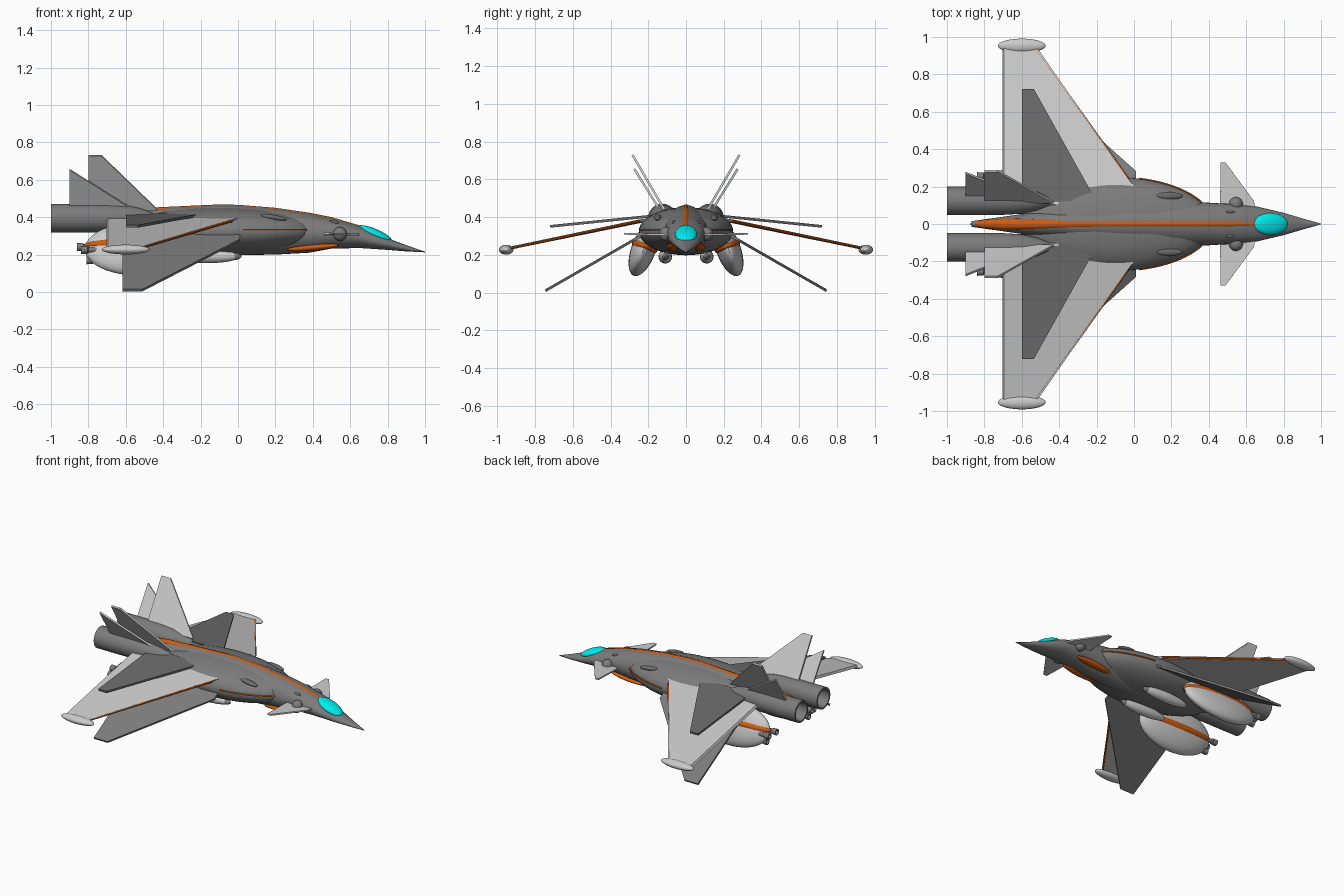
import bpy, bmesh
from math import sin, cos, pi, radians
from mathutils import Matrix, Vector

if "Cube" in bpy.data.objects:
    bpy.data.objects.remove(bpy.data.objects["Cube"])


def paint(name, rgb):
    m = bpy.data.materials.new(name)
    m.diffuse_color = (*rgb, 1)
    m.use_nodes = True
    m.node_tree.nodes["Principled BSDF"].inputs["Base Color"].default_value = m.diffuse_color
    return m


ORANGE = paint("orange_trim", (0.62, 0.105, 0.006))
CYAN = paint("cyan_glass", (0.0, 0.86, 0.88))
DARK = paint("dark_grey", (0.2, 0.2, 0.2))
DARKER = paint("darker_grey", (0.15, 0.15, 0.15))
LIGHT = paint("light_grey", (0.55, 0.55, 0.55))


def finish(name, bm, mat, mirror=False, smooth=True):
    bmesh.ops.recalc_face_normals(bm, faces=bm.faces)
    me = bpy.data.meshes.new(name)
    bm.to_mesh(me)
    bm.free()
    ob = bpy.data.objects.new(name, me)
    bpy.context.collection.objects.link(ob)
    me.materials.append(mat)
    if smooth:
        bpy.ops.object.select_all(action='DESELECT')
        ob.select_set(True)
        bpy.context.view_layer.objects.active = ob
        bpy.ops.object.shade_smooth_by_angle(angle=radians(35))
    if mirror:
        mod = ob.modifiers.new("mirror", 'MIRROR')
        mod.use_axis = (False, True, False)
        mod.use_mirror_merge = False
    return ob


def skin(bm, rings):
    """Bridge successive vertex rings and cap both ends."""
    vs = [[bm.verts.new(p) for p in r] for r in rings]
    n = len(vs[0])
    for a, b in zip(vs, vs[1:]):
        for i in range(n):
            bm.faces.new((a[i], a[(i + 1) % n], b[(i + 1) % n], b[i]))
    bm.faces.new(vs[0])
    bm.faces.new(vs[-1])


def loft(name, sections, mat, n=32):
    """Elliptical sections along x: (x, half width, z low, z high)."""
    bm = bmesh.new()
    skin(bm, [[(x, w * cos(2 * pi * i / n), (lo + hi) / 2 + (hi - lo) / 2 * sin(2 * pi * i / n))
               for i in range(n)] for x, w, lo, hi in sections])
    return finish(name, bm, mat)


def lathe(name, profile, y, z, mat, n=32):
    """Round part along x: profile of (x, radius), mirrored."""
    bm = bmesh.new()
    skin(bm, [[(x, y + r * cos(2 * pi * i / n), z + r * sin(2 * pi * i / n))
               for i in range(n)] for x, r in profile])
    return finish(name, bm, mat, True)


def ellipsoid(name, c, r, mat, mirror=True, rot=0, axis='X'):
    bm = bmesh.new()
    m = Matrix.Translation(c) @ Matrix.Rotation(radians(rot), 4, axis) @ Matrix.Diagonal((*r, 1))
    bmesh.ops.create_uvsphere(bm, u_segments=40, v_segments=24, radius=1, matrix=m)
    return finish(name, bm, mat, mirror)


def plate(name, pts, t, mat):
    """Flat surface of even thickness t, mirrored to the other side."""
    bm = bmesh.new()
    p = [Vector(q) for q in pts]
    nrm = (p[1] - p[0]).cross(p[2] - p[0]).normalized() * t / 2
    skin(bm, [[q - nrm for q in p], [q + nrm for q in p]])
    return finish(name, bm, mat, True, False)


def strip(name, pts, r):
    """Thin orange trim tube through the points, mirrored."""
    bm = bmesh.new()
    rings = []
    for i, q in enumerate(pts):
        d = Vector(pts[min(i + 1, len(pts) - 1)]) - Vector(pts[max(i - 1, 0)])
        u = d.cross(Vector((0, 0, 1))).normalized()
        v = u.cross(d).normalized()
        rings.append([Vector(q) + r * (u * cos(k * pi / 4) + v * sin(k * pi / 4)) for k in range(8)])
    skin(bm, rings)
    return finish(name, bm, ORANGE, True)


# Central fuselage with pointed nose, and the wide blended body around it
body = [(1.0, .002, .212, .216), (.9, .03, .217, .25), (.8, .06, .225, .288), (.65, .095, .235, .353),
        (.5, .108, .232, .396), (.38, .115, .21, .42), (.2, .12, .2, .446), (0, .115, .197, .462),
        (-.1, .11, .2, .464), (-.3, .09, .22, .455), (-.55, .06, .27, .44), (-.87, .015, .37, .40)]
loft("fuselage", body, DARK)
ellipsoid("blended_body", (-.1, 0, .325), (.52, .25, .127), DARK, False)

# Orange spine along the top of the fuselage
loft("spine_stripe", [(x, w, hi - .035, hi + .004) for x, w, hi in
                      [(.66, .015, .349), (.5, .02, .396), (.38, .02, .42), (.2, .02, .446), (0, .02, .462),
                       (-.1, .02, .464), (-.3, .021, .455), (-.55, .027, .443), (-.7, .03, .425),
                       (-.82, .022, .41), (-.875, .004, .39)]], ORANGE, 16)

# Canopy
ellipsoid("canopy", (.73, 0, .311), (.1, .058, .027), CYAN, False, 23, 'Y')

# Orange edge lines and belly flashes on the forward body
strip("body_edge_trim", [(-.1 + .52 * cos(a), .25 * sin(a), .333) for a in
                         [radians(24 + 4 * i) for i in range(14)]], .005)
ellipsoid("belly_flash", (.40, .072, .238), (.14, .03, .017), ORANGE, rot=-5, axis='Y')

# Sensor blisters and small vents
ellipsoid("sensor_blister", (.19, .15, .398), (.07, .02, .014), DARKER, rot=8, axis='Y')
ellipsoid("nose_vent", (.515, .065, .372), (.025, .01, .01), DARKER, rot=15, axis='Y')

# Main wings with leading edge trim and tip pods
plate("main_wing", [(.07, .1, .405), (-.04, .245, .38), (-.53, .95, .232), (-.70, .95, .232),
                    (-.70, .1, .405)], .018, LIGHT)
strip("wing_edge_trim", [(-.035, .245, .38), (-.53, .94, .234)], .008)
ellipsoid("wingtip_pod", (-.6, .953, .227), (.128, .038, .026), LIGHT)

# Upper and lower auxiliary wings
plate("upper_wing", [(-.2, .12, .412), (-.535, .72, .351), (-.60, .72, .351), (-.60, .12, .412)],
      .014, DARKER)
plate("lower_wing", [(.01, .15, .352), (.01, .28, .277), (-.51, .745, .01), (-.617, .745, .01),
                     (-.617, .15, .352)], .014, DARK)

# Two canted tail fins on each side
plate("front_tail_fin", [(-.43, .115, .44), (-.73, .284, .73), (-.80, .284, .73), (-.80, .115, .44)],
      .012, LIGHT)
plate("rear_tail_fin", [(-.56, .14, .44), (-.90, .274, .655), (-.90, .14, .44)], .012, LIGHT)

# Canards on round pivots
plate("canard", [(.65, .08, .306), (.64, .125, .307), (.49, .328, .312), (.463, .328, .312),
                 (.46, .08, .306)], .01, LIGHT)
ellipsoid("canard_pivot", (.545, .107, .31), (.037, .037, .037), DARK)

# Engines with hollow nozzles
lathe("engine", [(-.42, .004), (-.46, .03), (-.52, .052), (-.6, .07), (-.7, .076), (-1.0, .076),
                 (-1.0, .064), (-.88, .055), (-.88, .004)], .125, .395, DARK)

# Tilted belly tanks with an orange band and small rear thrusters
ellipsoid("belly_tank", (-.53, .225, .23), (.29, .065, .15), LIGHT, rot=20)
ellipsoid("tank_band", (-.53, .219, .246), (.297, .071, .045), ORANGE, rot=20)
for y, z, x in ((.2, .24, -.86), (.235, .17, -.81), (.255, .225, -.84)):
    lathe("tank_thruster", [(x + .12, .014), (x + .04, .014), (x + .035, .02), (x, .022), (x, .016),
                            (x + .02, .012)], y, z, DARK, 16)

# Slim pods under the body with pointed tips
ellipsoid("under_pod", (-.17, .11, .19), (.18, .036, .036), LIGHT)
lathe("under_pod_tip", [(-.04, .022), (.0, .017), (.02, .003)], .11, .19, DARK, 16)
